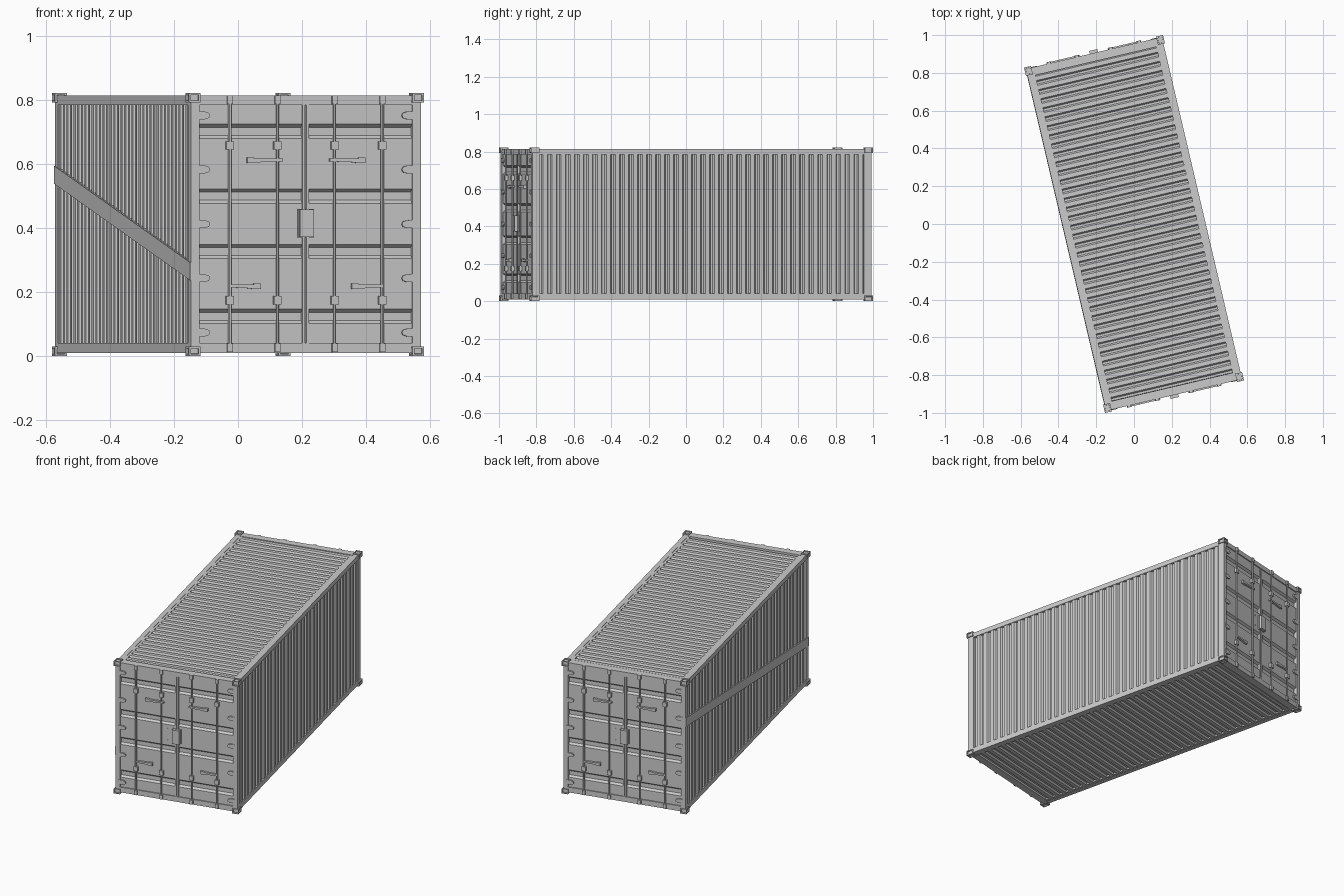
import bpy, bmesh, math
from mathutils import Matrix

if "Cube" in bpy.data.objects:
    bpy.data.objects.remove(bpy.data.objects["Cube"])

TURN = math.radians(13.2)          # whole container is turned on the ground
W, L, H = 0.378, 0.939, 0.822      # half width, half length, height over castings
BW, BL = W - 0.008, L - 0.008      # frame faces sit just inside the castings


def prism(bm, pts, axis, a, b):
    """Extrude a 2D profile along an axis: x -> (y,z), y -> (x,z), z -> (x,y)."""
    def co(p, t):
        return {'x': (t, p[0], p[1]), 'y': (p[0], t, p[1]), 'z': (p[0], p[1], t)}[axis]
    va = [bm.verts.new(co(p, a)) for p in pts]
    vb = [bm.verts.new(co(p, b)) for p in pts]
    bm.faces.new(va)
    bm.faces.new(vb[::-1])
    n = len(pts)
    for i in range(n):
        j = (i + 1) % n
        bm.faces.new((va[i], va[j], vb[j], vb[i]))


def box(bm, x0, x1, y0, y1, z0, z1):
    prism(bm, [(x0, y0), (x1, y0), (x1, y1), (x0, y1)], 'z', z0, z1)


def finish(name, bm, both_ends=False):
    """Turn into an object; both_ends repeats it on the opposite end."""
    if both_ends:
        geo = bm.verts[:] + bm.edges[:] + bm.faces[:]
        dup = bmesh.ops.duplicate(bm, geom=geo)['geom']
        bmesh.ops.rotate(bm, matrix=Matrix.Rotation(math.pi, 3, 'Z'),
                         verts=[g for g in dup if isinstance(g, bmesh.types.BMVert)])
    bmesh.ops.recalc_face_normals(bm, faces=bm.faces[:])
    bm.transform(Matrix.Rotation(TURN, 4, 'Z'))
    me = bpy.data.meshes.new(name)
    bm.to_mesh(me)
    bm.free()
    ob = bpy.data.objects.new(name, me)
    bpy.context.collection.objects.link(ob)
    return ob


def ribs(n, half, outer, inner, back):
    """Closed trapezoid corrugation profile of (length, depth) points."""
    p = 2 * half / n
    pts = [(-half, back)]
    for i in range(n):
        s = -half + i * p
        pts += [(s + p * f, d) for f, d in
                ((0.03, inner), (0.27, inner), (0.42, outer), (0.88, outer))]
    return pts + [(half, inner), (half, back)]


# corner castings with recessed lifting holes
bm = bmesh.new()
for sx in (-1, 1):
    for sy in (-1, 1):
        for z0, z1 in ((0, 0.03), (H - 0.03, H)):
            box(bm, *sorted((sx * W, sx * (W - 0.038))),
                *sorted((sy * L, sy * (L - 0.045))), z0, z1)
bmesh.ops.recalc_face_normals(bm, faces=bm.faces[:])
fs = bm.faces[:]
bmesh.ops.inset_individual(bm, faces=fs, thickness=0.009)
bmesh.ops.inset_individual(bm, faces=fs, thickness=0.0005, depth=-0.006)
finish("corner_castings", bm)

# corner posts and long side rails
bm = bmesh.new()
for sx in (-1, 1):
    xs = sorted((sx * BW, sx * (BW - 0.028)))
    for sy in (-1, 1):
        box(bm, *xs, *sorted((sy * BL, sy * (BL - 0.04))), 0.02, H - 0.02)
    box(bm, *xs, -BL + 0.02, BL - 0.02, 0.009, 0.041)
    box(bm, *xs, -BL + 0.02, BL - 0.02, 0.785, 0.814)
finish("posts_and_side_rails", bm)

# header and sill beams
bm = bmesh.new()
for z0, z1 in ((0.009, 0.041), (0.785, 0.814)):
    box(bm, -BW + 0.02, BW - 0.02, -BL + 0.001, -BL + 0.045, z0, z1)
finish("end_beams", bm, True)

# corrugated side walls
for sx, name in ((-1, "left_wall"), (1, "right_wall")):
    bm = bmesh.new()
    prof = ribs(36, BL - 0.04, BW - 0.003, BW - 0.016, BW - 0.024)
    prism(bm, [(sx * d, t) for t, d in prof], 'z', 0.035, 0.79)
    finish(name, bm)

# corrugated roof and underside, with plain margins beside the rails
for name, o, i, b in (("roof", 0.812, 0.802, 0.794), ("underside", 0.011, 0.021, 0.029)):
    bm = bmesh.new()
    prism(bm, ribs(36, BL - 0.045, o, i, b), 'x', -BW + 0.04, BW - 0.04)
    for sx in (-1, 1):
        box(bm, *sorted((sx * (BW - 0.041), sx * (BW - 0.02))),
            -BL + 0.03, BL - 0.03, min(o, b), max(o, b))
    finish(name, bm)

# sloping flat band across the left wall
bm = bmesh.new()
prism(bm, [(-BL, 0.236), (BL, 0.538), (BL, 0.594), (-BL, 0.292)], 'x',
      -BW - 0.002, -BW + 0.012)
finish("diagonal_band", bm)

# door leaves: panel with four horizontal troughs, plus seam stiles
D = -BL + 0.007
bm = bmesh.new()
prof = [(D + 0.024, 0.035), (D, 0.035)]
for z0, z1 in ((0.101, 0.146), (0.304, 0.349), (0.477, 0.522), (0.680, 0.725)):
    prof += [(D, z0), (D + 0.013, z0 + 0.010), (D + 0.013, z1 - 0.010), (D, z1)]
prof += [(D, 0.79), (D + 0.024, 0.79)]
for s in (-1, 1):
    prism(bm, prof, 'x', s * 0.010, s * (BW - 0.026))
    box(bm, *sorted((s * 0.002, s * 0.011)), D - 0.003, D + 0.024, 0.041, 0.785)
finish("doors", bm, True)

# hinges: tapered straps on the outer edges
bm = bmesh.new()
for s in (-1, 1):
    for z in (0.073, 0.243, 0.412, 0.583, 0.752):
        prism(bm, [(s * x, z + dz) for x, dz in
                   ((0.352, -0.013), (0.325, -0.012), (0.312, -0.008), (0.308, 0),
                    (0.312, 0.008), (0.325, 0.012), (0.352, 0.013))],
              'y', D - 0.009, D + 0.002)
finish("hinges", bm, True)

# locking bars
BARS = (-0.245, -0.092, 0.092, 0.245)
bm = bmesh.new()
for x in BARS:
    bmesh.ops.create_cone(bm, cap_ends=True, segments=12, radius1=0.005, radius2=0.005,
                          depth=0.79, matrix=Matrix.Translation((x, D - 0.008, 0.412)))
bars = finish("locking_bars", bm, True)
bpy.context.view_layer.objects.active = bars
bars.select_set(True)
bpy.ops.object.shade_smooth_by_angle()

# bar guides and end keepers
bm = bmesh.new()
for x in BARS:
    for z0, z1, r in ((0.012, 0.038, 0.009), (0.788, 0.814, 0.009),
                      (0.161, 0.188, 0.012), (0.645, 0.671, 0.012)):
        box(bm, x - r, x + r, D - 0.015, D + 0.002, z0, z1)
finish("bar_brackets", bm, True)

# handles: narrow lever with a wide catch at the free end
bm = bmesh.new()
for s in (-1, 1):
    for pivot, free, z in ((0.076, 0.190, 0.612), (0.245, 0.146, 0.218)):
        d = math.copysign(1, free - pivot)
        pts = [(pivot, -0.004), (free - d * 0.045, -0.006), (free - d * 0.022, -0.009),
               (free, -0.009), (free, 0.009), (free - d * 0.022, 0.009),
               (free - d * 0.022, 0.006), (pivot, 0.005)]
        prism(bm, [(s * x, z + dz) for x, dz in pts], 'y', D - 0.013, D + 0.001)
finish("handles", bm, True)

# lock box over the door seam, with two small studs beside it
bm = bmesh.new()
box(bm, -0.022, 0.022, D - 0.022, D, 0.372, 0.458)
box(bm, -0.026, 0.026, D - 0.006, D, 0.370, 0.460)
for z in (0.380, 0.450):
    box(bm, -0.058, -0.054, D - 0.004, D, z - 0.004, z + 0.004)
finish("lock_box", bm, True)
